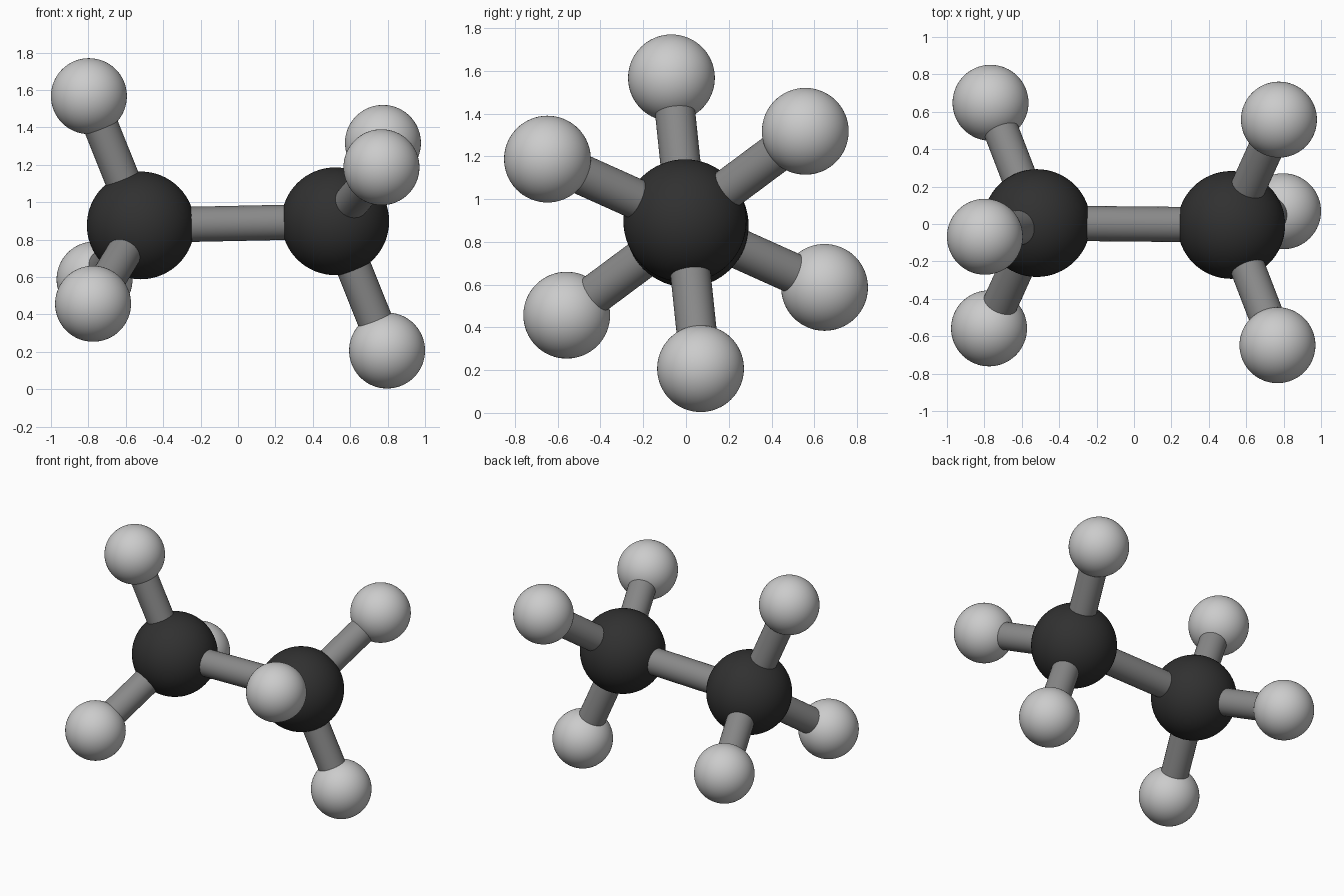
import bpy
from mathutils import Vector

if "Cube" in bpy.data.objects:
    bpy.data.objects.remove(bpy.data.objects["Cube"])

CENTRE = Vector((0, 0, 0.887))
BIG_R, SMALL_R, ROD_R = 0.288, 0.203, 0.094


def material(name, value):
    m = bpy.data.materials.new(name)
    m.diffuse_color = (value, value, value, 1)
    m.use_nodes = True
    m.node_tree.nodes["Principled BSDF"].inputs["Base Color"].default_value = m.diffuse_color
    return m


DARK = material("dark", 0.03)
LIGHT = material("light_grey", 0.6)
MID = material("mid_grey", 0.25)


def finish(name, mat):
    ob = bpy.context.object
    ob.name = name
    ob.data.materials.append(mat)
    bpy.ops.object.shade_smooth_by_angle()


def ball(name, pos, radius, mat):
    bpy.ops.mesh.primitive_uv_sphere_add(segments=64, ring_count=32, radius=radius, location=pos)
    finish(name, mat)


def rod(name, a, b):
    d = b - a
    bpy.ops.mesh.primitive_cylinder_add(vertices=48, radius=ROD_R, depth=d.length,
                                        location=(a + b) / 2,
                                        rotation=d.to_track_quat('Z', 'Y').to_euler())
    finish(name, MID)


# Offsets from the centre for the left half; the right half is its point reflection
hub = Vector((-0.52, 0.005, -0.011))
tips = [Vector((-0.797, -0.068, 0.68)),
        Vector((-0.767, 0.648, -0.30)),
        Vector((-0.775, -0.558, -0.43))]

# Carbon balls, hydrogen balls and the rods joining them
for side, s in (("left", 1), ("right", -1)):
    c = CENTRE + hub * s
    ball(f"{side}_carbon_ball", c, BIG_R, DARK)
    for i, t in enumerate(tips, 1):
        h = CENTRE + t * s
        ball(f"{side}_hydrogen_ball_{i}", h, SMALL_R, LIGHT)
        rod(f"{side}_hydrogen_rod_{i}", c, h)

# Central rod between the two carbon balls
rod("central_rod", CENTRE + hub, CENTRE - hub)
